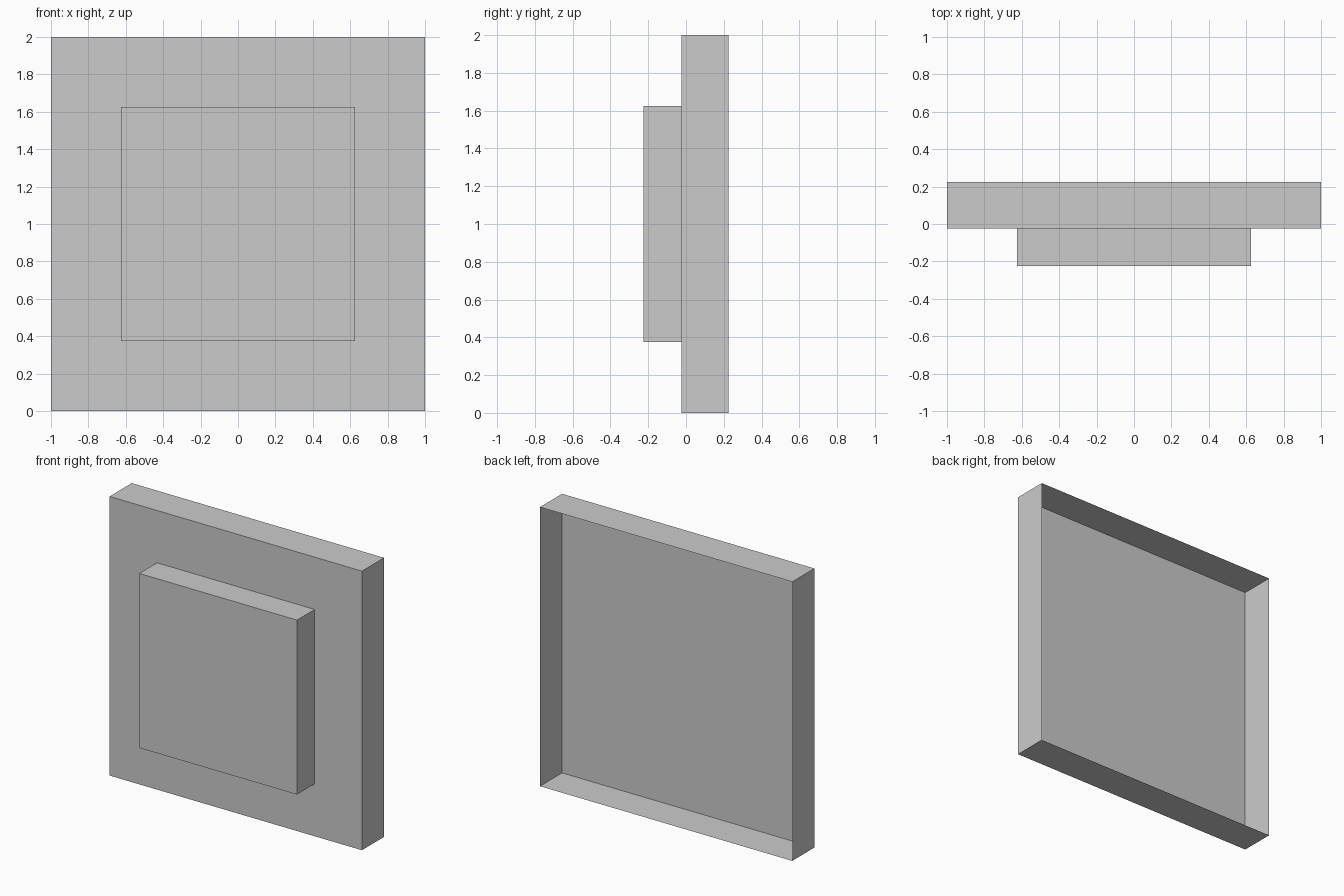
import bpy
import bmesh
from mathutils import Matrix, Vector

if "Cube" in bpy.data.objects:
    bpy.data.objects.remove(bpy.data.objects["Cube"])


def open_back_box(name, width, height, y_front, y_back, z_mid):
    """Thin-walled box whose rear (+y) side is open."""
    bm = bmesh.new()
    size = Matrix.Diagonal((width, y_back - y_front, height, 1))
    place = Matrix.Translation((0, (y_front + y_back) / 2, z_mid))
    bmesh.ops.create_cube(bm, size=1, matrix=place @ size)
    bm.normal_update()
    rear = [f for f in bm.faces if f.normal.dot(Vector((0, 1, 0))) > 0.9]
    bmesh.ops.delete(bm, geom=rear, context='FACES_ONLY')
    mesh = bpy.data.meshes.new(name)
    bm.to_mesh(mesh)
    bm.free()
    obj = bpy.data.objects.new(name, mesh)
    bpy.context.collection.objects.link(obj)
    return obj


# Large square panel, hollow from behind
open_back_box("back_panel", 2.0, 2.0, -0.025, 0.225, 1.0)

# Smaller raised block seated on the panel's front
open_back_box("raised_block", 1.25, 1.25, -0.225, -0.025, 1.0)
